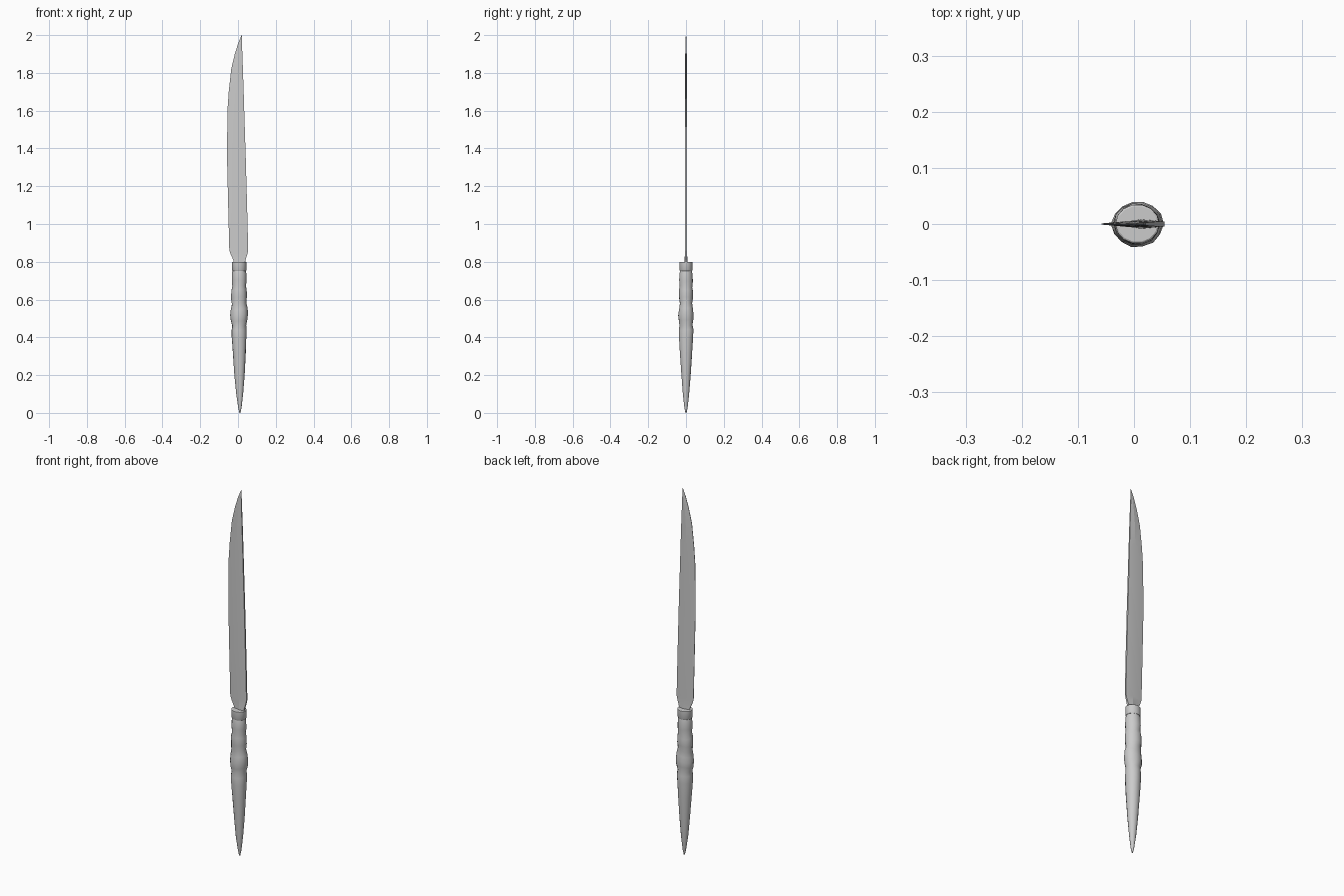
import bpy, bmesh, math, random

random.seed(4)


def loft(name, rings, angle=30):
    """Skin a stack of equal-length point rings and cap both ends."""
    bm = bmesh.new()
    loops = [[bm.verts.new(p) for p in ring] for ring in rings]
    n = len(loops[0])
    for a, b in zip(loops, loops[1:]):
        for i in range(n):
            j = (i + 1) % n
            bm.faces.new((a[i], a[j], b[j], b[i]))
    bm.faces.new(loops[0][::-1])
    bm.faces.new(loops[-1])
    bmesh.ops.recalc_face_normals(bm, faces=bm.faces)
    mesh = bpy.data.meshes.new(name)
    bm.to_mesh(mesh)
    bm.free()
    obj = bpy.data.objects.new(name, mesh)
    bpy.context.collection.objects.link(obj)
    bpy.ops.object.select_all(action='DESELECT')
    obj.select_set(True)
    bpy.context.view_layer.objects.active = obj
    bpy.ops.object.shade_smooth_by_angle(angle=math.radians(angle))
    return obj


def round_ring(z, cx, rx, ry, sides, lump=0.0, phase=0.0):
    """Horizontal ring, optionally made irregular like carved wood."""
    ring = []
    for i in range(sides):
        a = math.tau * i / sides
        k = 1 + lump * (math.sin(2 * a + phase) * 0.5 + random.uniform(-1, 1) * 0.5)
        dz = lump * 0.08 * math.sin(a + phase)
        ring.append((cx + rx * k * math.cos(a), ry * k * math.sin(a), z + dz))
    return ring


# Carved handle: z, centre x, half width, half depth, irregularity
handle_profile = [
    (0.00, 0.010, 0.003, 0.003, 0), (0.03, 0.010, 0.009, 0.009, 0),
    (0.10, 0.009, 0.018, 0.017, .03), (0.20, 0.008, 0.027, 0.025, .03),
    (0.32, 0.007, 0.035, 0.033, .04), (0.40, 0.006, 0.039, 0.038, .05),
    (0.44, 0.006, 0.040, 0.039, .05), (0.463, 0.006, 0.037, 0.035, .04),
    (0.49, 0.006, 0.043, 0.040, .07), (0.52, 0.006, 0.045, 0.042, .07),
    (0.55, 0.006, 0.042, 0.038, .07), (0.58, 0.005, 0.037, 0.034, .06),
    (0.61, 0.005, 0.040, 0.038, .06), (0.65, 0.005, 0.040, 0.037, .06),
    (0.67, 0.006, 0.036, 0.034, .05), (0.70, 0.006, 0.039, 0.036, .05),
    (0.74, 0.006, 0.038, 0.034, .03), (0.757, 0.006, 0.034, 0.031, 0),
]
loft("handle", [round_ring(z, c, rx, ry, 14, l, z * 14)
                for z, c, rx, ry, l in handle_profile], 40)

# Ferrule at the top of the handle
ferrule_profile = [(0.752, 0.036, 0.033), (0.757, 0.039, 0.035),
                   (0.798, 0.039, 0.035), (0.800, 0.036, 0.032)]
loft("ferrule", [round_ring(z, 0.006, rx, ry, 14) for z, rx, ry in ferrule_profile])

# Blade: z, cutting edge x, spine x, half thickness
blade_profile = [
    (0.78, -0.025, 0.038, 0.009), (0.81, -0.025, 0.040, 0.008),
    (0.835, -0.037, 0.048, 0.006), (0.86, -0.046, 0.054, 0.006),
    (1.10, -0.052, 0.048, 0.006), (1.35, -0.058, 0.041, 0.006),
    (1.60, -0.056, 0.033, 0.0055), (1.70, -0.049, 0.030, 0.005),
    (1.82, -0.036, 0.026, 0.0045), (1.90, -0.017, 0.023, 0.004),
    (1.96, 0.002, 0.021, 0.003), (2.00, 0.019, 0.021, 0.001),
]


def blade_ring(z, edge, spine, t):
    ridge = edge + (spine - edge) * 0.56
    e = min(0.001, t * 0.4)
    return [(edge, -e, z), (ridge, -t, z), (spine, -t * 0.7, z),
            (spine, t * 0.7, z), (ridge, t, z), (edge, e, z)]


loft("blade", [blade_ring(*row) for row in blade_profile], 8)
